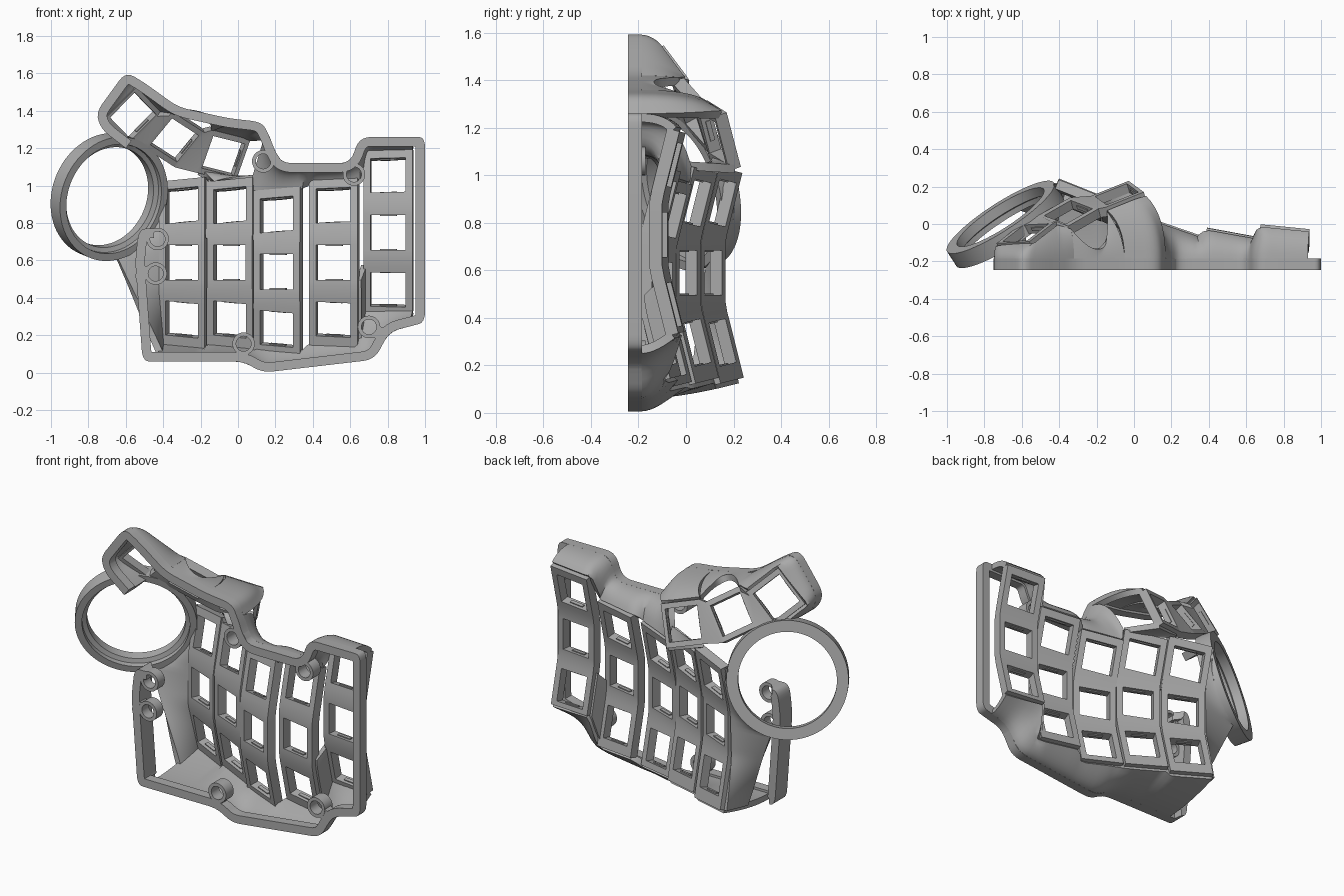
import bpy, bmesh, math
from mathutils import Vector as V, Matrix

cube = bpy.data.objects.get("Cube")
if cube:
    bpy.data.objects.remove(cube)

grey = bpy.data.materials.new("plain grey")
grey.use_nodes = True
colour = (0.4, 0.4, 0.4, 1)
grey.diffuse_color = colour
grey.node_tree.nodes["Principled BSDF"].inputs["Base Color"].default_value = colour

BASE, RIM_TOP = -0.245, -0.185


def finish(name, bm, thickness=0, angle=35):
    """Turn a bmesh into a shaded object, optionally thickened."""
    bmesh.ops.recalc_face_normals(bm, faces=bm.faces)
    mesh = bpy.data.meshes.new(name)
    bm.to_mesh(mesh)
    bm.free()
    mesh.materials.append(grey)
    ob = bpy.data.objects.new(name, mesh)
    bpy.context.collection.objects.link(ob)
    bpy.ops.object.select_all(action='DESELECT')
    ob.select_set(True)
    bpy.context.view_layer.objects.active = ob
    if thickness:
        mod = ob.modifiers.new("thickness", 'SOLIDIFY')
        mod.thickness, mod.offset = thickness, 0
        bpy.ops.object.modifier_apply(modifier=mod.name)
    bpy.ops.object.shade_smooth_by_angle(angle=math.radians(angle))


def grid(bm, rows, skip=lambda i, j: False, closed=False):
    """Skin rows of points with quads."""
    vs = [[bm.verts.new(p) for p in r] for r in rows]
    n = len(vs)
    for i in range(n if closed else n - 1):
        for j in range(len(vs[0]) - 1):
            if not skip(i, j):
                k = (i + 1) % n
                bm.faces.new((vs[i][j], vs[i][j + 1], vs[k][j + 1], vs[k][j]))
    return vs


def bend(a, c, b, n):
    """Points of a quadratic curve."""
    return [a * (1 - t) ** 2 + c * 2 * t * (1 - t) + b * t * t
            for t in (k / n for k in range(n + 1))]


def rounded(path, r=0.06):
    """Round the inner corners of an open path."""
    out = [path[0]]
    for p, q, s in zip(path, path[1:], path[2:]):
        out += bend(q + (p - q) * min(0.45, r / (p - q).length), q,
                    q + (s - q) * min(0.45, r / (s - q).length), 5)
    return out + [path[-1]]


def inset(path, distance):
    """Move a clockwise path inwards."""
    out = []
    for i, p in enumerate(path):
        d = (path[min(i + 1, len(path) - 1)] - path[max(i - 1, 0)]).normalized()
        out.append(p + V((d.z, 0, -d.x)) * distance)
    return out


def resample(path, n):
    d = [0]
    for p, q in zip(path, path[1:]):
        d.append(d[-1] + (q - p).length)
    out, j = [], 0
    for i in range(n):
        s = d[-1] * i / (n - 1)
        while j < len(path) - 2 and d[j + 1] < s:
            j += 1
        out.append(path[j].lerp(path[j + 1], (s - d[j]) / max(d[j + 1] - d[j], 1e-6)))
    return out


def wall(name, low, high, bulge=0.5, n=40, thickness=0.036):
    """Curved skin between two paths, rising along y first when bulge > 0."""
    rows = []
    for a, b in zip(resample(low, n), resample(high, n)):
        c = V((a.x, a.y + bulge * (b.y - a.y), a.z)) if bulge else (a + b) / 2
        rows.append(bend(a, c, b, 7))
    bm = bmesh.new()
    grid(bm, rows)
    finish(name, bm, thickness, 40)


def key_strip(name, keys, along, across, start, end, hole=0.094):
    """Row of square switch openings; returns the grid of points."""
    rows, clips = [], bmesh.new()
    for i, (c, a, b) in enumerate(keys):
        a = a.normalized()
        b = (b - a * a.dot(b)).normalized()
        for s in (-along if i else -start, -hole, hole, along if i < 2 else end):
            rows.append([c + a * s + b * t for t in (-across, -hole, hole, across)])
        frame = Matrix((b, a, b.cross(a))).transposed().to_4x4()
        for side in (-1, 1):
            m = Matrix.Translation(c + a * side * hole) @ frame
            bmesh.ops.create_cube(clips, size=1, matrix=m @ Matrix.Diagonal((0.09, 0.012, 0.02, 1)))
    bm = bmesh.new()
    grid(bm, rows, lambda i, j: i % 4 == 1 and j == 1)
    finish(name, bm, 0.054, 20)
    finish(name + "_clips", clips)
    return rows


# Finger columns: x, middle height, depth, sideways slope in degrees, lower margin
columns = []
for name, x, z, y, tilt, start in (("index_inner", -0.29, 0.59, 0.09, 23, 0.165),
                                   ("index", -0.035, 0.59, -0.015, 23, 0.165),
                                   ("middle", 0.215, 0.54, -0.115, 20, 0.13),
                                   ("ring_finger", 0.515, 0.59, -0.145, 11, 0.15),
                                   ("little_finger", 0.805, 0.75, -0.115, 6, 0.122)):
    t = math.radians(tilt)
    across = V((math.cos(t), -math.sin(t), 0))
    keys = [(V((x, y + 0.04 * abs(k), z + 0.3 * k)), V((0, 0.25 * k, 1)), across)
            for k in (-1, 0, 1)]
    columns.append(key_strip(name + "_column", keys, 0.125, 0.132, start, 0.142))
c1, c2, c3, c4, c5 = columns

# Thumb keys
thumb = key_strip("thumb_plate", [
    (V((-0.57, -0.07, 1.38)), V((0.58, 0.45, -0.6)), V((-0.65, 0, -0.75))),
    (V((-0.345, 0.04, 1.255)), V((0.14, 0.08, -0.09)), V((-0.09, 0.05, -0.14))),
    (V((-0.085, 0.135, 1.167)), V((0.2, 0.08, -0.05)), V((-0.03, 0.05, -0.16))),
], 0.11, 0.125, 0.11, 0.115)

# Base outline in sections, clockwise
outline = {
    "thumb_left": [(-0.6, 1.2), (-0.73, 1.3), (-0.76, 1.39), (-0.6, 1.61), (-0.5, 1.55), (-0.32, 1.42)],
    "arch": [(-0.32, 1.42), (-0.05, 1.36)],
    "thumb_right": [(-0.05, 1.36), (0.13, 1.34), (0.17, 1.26)],
    "top": [(0.17, 1.26), (0.2, 1.18), (0.24, 1.12), (0.6, 1.12), (0.65, 1.26), (0.93, 1.26)],
    "side": [(0.93, 1.26), (1, 1.26), (1, 0.27), (0.93, 0.25)],
    "bottom": [(0.93, 0.25), (0.81, 0.22), (0.73, 0.07), (0.13, 0), (0.03, 0.06), (-0.43, 0.06)],
    "left": [(-0.43, 0.06), (-0.51, 0.06), (-0.55, 0.6), (-0.53, 0.77), (-0.45, 0.77)],
}
outline = {k: [V((x, 0, z)) for x, z in pts] for k, pts in outline.items()}

# Base rim, deeper along the left post
path = []
for pts in outline.values():
    path += pts if not path else pts[1:]
path = rounded(path)
rows = []
for p, q in zip(path, inset(path, 0.05)):
    top = -0.13 if p.x < -0.47 and p.z < 0.9 else RIM_TOP
    rows.append([V((v.x, y, v.z)) for v, y in
                 ((p, BASE), (p, top), (q, top), (q, BASE), (p, BASE))])
bm = bmesh.new()
ends = grid(bm, rows)
for r in (ends[0], ends[-1]):
    bm.faces.new(r[:4])
bmesh.ops.remove_doubles(bm, verts=bm.verts, dist=0.0001)
finish("base_rim", bm)


def rim_path(section):
    """Section of the outline, pulled in by half a wall."""
    return [V((p.x, RIM_TOP - 0.005, p.z)) for p in inset(rounded(outline[section]), 0.018)]


# Walls between the rim and the plates
top_edge = [r[-1][j] for r in (c3, c4, c5) for j in (0, 3)]
low_edge = [r[0][j] for r in (c5, c4, c3, c2, c1) for j in (3, 0)]
wall("top_wall", rim_path("top"), [c2[-1][3]] + top_edge, 0.7)
wall("bottom_wall", rim_path("bottom"), low_edge, 0.4)
wall("thumb_left_wall", rim_path("thumb_left"),
     [thumb[3][3], thumb[0][3], thumb[0][0], thumb[3][0], thumb[5][0]])
wall("thumb_right_wall", rim_path("thumb_right"), [thumb[8][0], thumb[11][0]], 0.7)

# Low wall under the open arch of the thumb part
left_end, right_end = thumb[5][0], thumb[8][0]
dip = V((-0.18, -0.13, 1.37)) * 2 - (left_end + right_end) / 2
wall("thumb_arch_wall", rim_path("arch"), bend(left_end, dip, right_end, 16))

# Struts joining the thumb plate and neighbouring columns
wall("thumb_strut", [thumb[9][3], thumb[11][3]], [c2[-1][1], c2[-1][3]], 0, 8)
wall("column_filler", [r[3] for r in c4[:6]], [r[0] for r in c5[:4]], 0, 20, 0.03)
wall("index_joint", [r[3] for r in c1[7:]], [r[0] for r in c2[7:]], 0, 12, 0.05)

# Trackball ring, turned from a stepped profile
centre = V((-0.69, 0, 0.94))
axis = V((-0.53, 0.82, 0.22)).normalized()
u = V((0.84, 0.54, 0)).normalized()
u = (u - axis * u.dot(axis)).normalized()
w = u.cross(axis)
w *= math.copysign(1, w.z)


def ring_point(angle, r, h=0):
    a = math.radians(angle)
    return centre + (u * math.cos(a) + w * math.sin(a)) * r + axis * h


profile = [(0.34, -0.05), (0.34, 0.045), (0.275, 0.045), (0.275, -0.01),
           (0.3, -0.02), (0.3, -0.05), (0.34, -0.05)]
bm = bmesh.new()
grid(bm, [[ring_point(i * 5, r, h) for r, h in profile] for i in range(72)], closed=True)
bmesh.ops.remove_doubles(bm, verts=bm.verts, dist=0.0001)
finish("trackball_ring", bm)

# Web carrying the ring from the inner column and the lower corner
ring_edge = [ring_point(a, 0.325) for a in range(5, -80, -10)]
wall("ring_web", ring_edge + [V((-0.42, 0.02, 0.11))], [r[0] for r in reversed(c1)], 0)

# Screw bosses: x, height, depth
for i, (x, z, depth) in enumerate(((-0.43, 0.715, -0.18), (-0.44, 0.53, -0.18),
                                   (0.03, 0.155, -0.17), (0.7, 0.245, -0.17),
                                   (0.62, 1.06, -0.17), (0.135, 1.13, -0.12))):
    bm = bmesh.new()
    section = [(0.06, BASE), (0.06, depth), (0.04, depth), (0.04, BASE), (0.06, BASE)]
    grid(bm, [[V((x + r * math.cos(a), y, z + r * math.sin(a))) for r, y in section]
              for a in (math.tau * k / 32 for k in range(32))], closed=True)
    bmesh.ops.remove_doubles(bm, verts=bm.verts, dist=0.0001)
    finish(f"screw_boss_{i + 1}", bm)
    # Short tie from the boss to the nearest rim
    near = min(path, key=lambda p: (p - V((x, 0, z))).length)
    d = near - V((x, 0, z))
    start = V((x, 0, z)) + d.normalized() * 0.045
    if (near - start).length > 0.03:
        mid = (start + near) / 2
        bm = bmesh.new()
        bmesh.ops.create_cube(bm, size=1, matrix=Matrix.Translation((mid.x, -0.215, mid.z))
                              @ Matrix.Rotation(-math.atan2(d.z, d.x), 4, 'Y')
                              @ Matrix.Diagonal(((near - start).length, 0.055, 0.07, 1)))
        finish(f"boss_tie_{i + 1}", bm)
